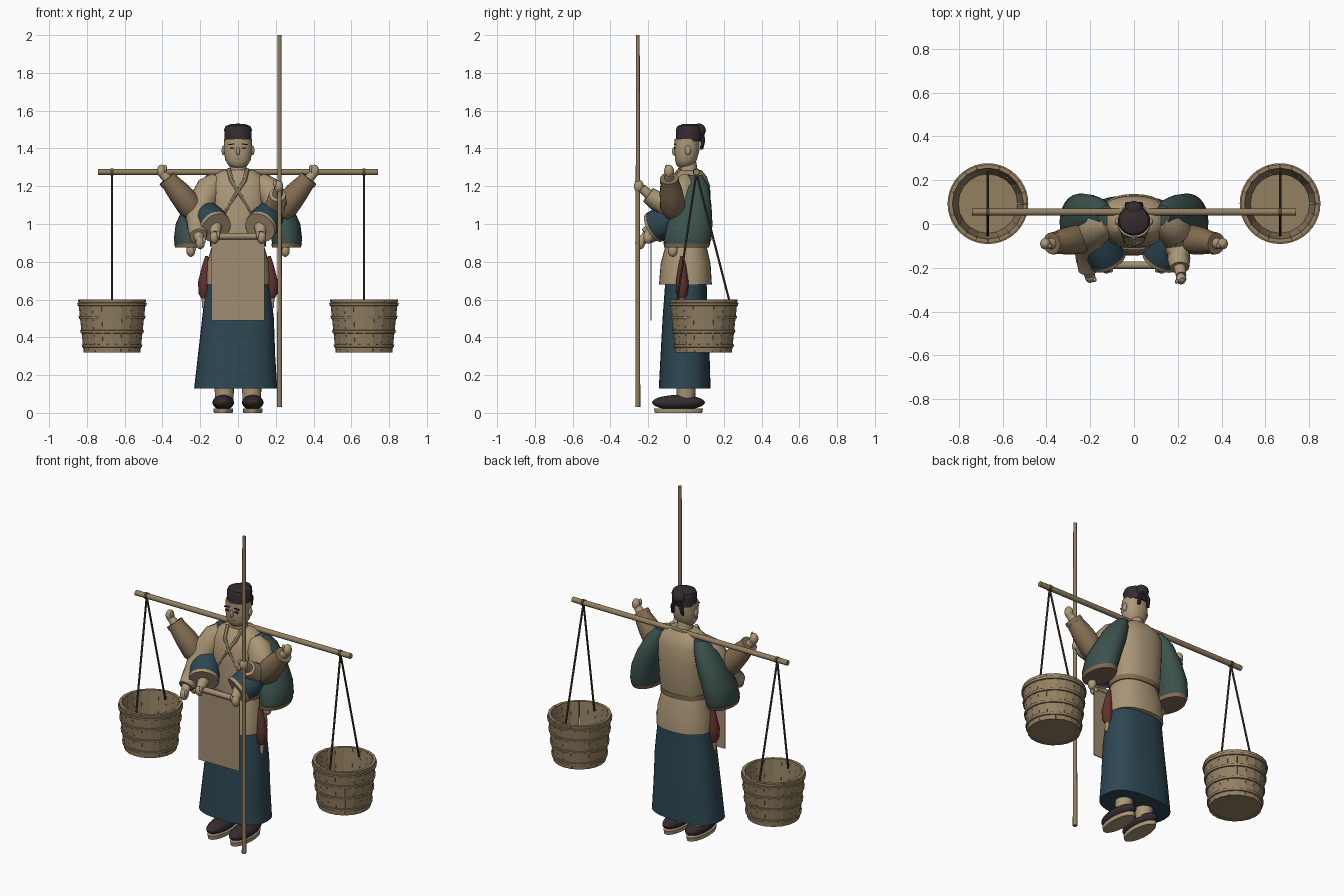
import bpy, bmesh, math
from mathutils import Vector, Matrix

def mat(name, r, g, b):
    m = bpy.data.materials.new(name)
    m.diffuse_color = (r, g, b, 1)
    return m

TAN = mat("tan cloth", .40, .305, .18)
SKIN = mat("skin", .42, .32, .19)
PAPER = mat("parchment", .36, .27, .165)
BLUE = mat("dark blue cloth", .026, .062, .085)
GREEN = mat("green cloth", .045, .085, .075)
BROWN = mat("brown cloth", .23, .155, .085)
RED = mat("dark red", .12, .032, .027)
DARK = mat("dark hair", .035, .025, .028)
WOOD = mat("wood", .29, .215, .12)
ROPE = mat("rope", .08, .052, .03)

def finish(name, bm, m):
    bmesh.ops.recalc_face_normals(bm, faces=bm.faces)
    me = bpy.data.meshes.new(name)
    bm.to_mesh(me)
    bm.free()
    me.materials.append(m)
    ob = bpy.data.objects.new(name, me)
    bpy.context.collection.objects.link(ob)
    return ob

def skin_rings(name, rings, m, caps=True):
    bm = bmesh.new()
    rows = [[bm.verts.new(p) for p in r] for r in rings]
    n = len(rows[0])
    for a, b in zip(rows, rows[1:]):
        for i in range(n):
            bm.faces.new((a[i], a[(i + 1) % n], b[(i + 1) % n], b[i]))
    if caps:
        bm.faces.new(rows[0])
        bm.faces.new(rows[-1])
    return finish(name, bm, m)

def loft(name, rings, m, n=32, power=1.0, caps=True):
    """Horizontal rings given as (cx, cy, z, rx, ry); power < 1 squares the section."""
    def f(v):
        return math.copysign(abs(v) ** power, v)
    out = []
    for cx, cy, z, rx, ry in rings:
        out.append([(cx + rx * f(math.cos(t)), cy + ry * f(math.sin(t)), z)
                    for t in (2 * math.pi * i / n for i in range(n))])
    return skin_rings(name, out, m, caps)

def tube(name, pts, m, n=16):
    """Round tube through (x, y, z, radius) points."""
    ps = [Vector(p[:3]) for p in pts]
    out = []
    for i, p in enumerate(ps):
        d = (ps[min(i + 1, len(ps) - 1)] - ps[max(i - 1, 0)]).normalized()
        u = d.cross(Vector((.31, .9, .27))).normalized()
        v = d.cross(u)
        r = pts[i][3]
        out.append([p + r * (math.cos(t) * u + math.sin(t) * v)
                    for t in (2 * math.pi * k / n for k in range(n))])
    return skin_rings(name, out, m)

def ball(name, c, s, m, tilt=0):
    bm = bmesh.new()
    bmesh.ops.create_uvsphere(bm, u_segments=20, v_segments=12, radius=1,
        matrix=Matrix.Translation(c) @ Matrix.Rotation(tilt, 4, 'Y') @ Matrix.Diagonal((*s, 1)))
    return finish(name, bm, m)

def box(name, c, s, m, tilt=0):
    bm = bmesh.new()
    bmesh.ops.create_cube(bm, size=1,
        matrix=Matrix.Translation(c) @ Matrix.Rotation(tilt, 4, 'Y') @ Matrix.Diagonal((*s, 1)))
    return finish(name, bm, m)

# Staff and carrying pole
tube("staff", [(.22, -.255, .03, .013), (.22, -.255, 2, .01)], WOOD)
tube("carrying_pole", [(-.74, .055, 1.275, .016), (.74, .055, 1.275, .016)], WOOD)

# Robe: skirt, jacket, waistband, collar
loft("skirt", [(-.012, -.007, .13, .22, .137), (-.008, -.005, .3, .205, .13),
               (0, -.004, .5, .19, .12), (0, 0, .72, .165, .108)], BLUE, power=.8)
loft("jacket_hem", [(0, -.003, .68, .172, .14), (0, -.002, .79, .165, .132),
                    (0, 0, .88, .14, .11)], TAN, power=.85)
loft("jacket", [(0, 0, .87, .138, .108), (0, .008, .95, .148, .118), (0, .012, 1.1, .155, .118),
                (0, .018, 1.2, .16, .11), (0, .022, 1.25, .14, .088),
                (0, .022, 1.285, .085, .06)], TAN, power=.85)
loft("waistband", [(0, 0, .88, .148, .117), (0, 0, .91, .148, .119)], BROWN, power=.85)
for s in (-1, 1):
    tube("collar", [(s * .05, -.03, 1.29, .012), (s * .035, -.08, 1.23, .012),
                    (-s * .01, -.098, 1.16, .01), (-s * .07, -.098, 1.06, .008)], TAN, 8)

# Head, face and cap
tube("neck", [(0, .015, 1.26, .05), (0, .01, 1.34, .042)], SKIN)
loft("head", [(0, -.01, 1.298, .025, .025), (0, -.005, 1.31, .05, .045), (0, 0, 1.34, .068, .058),
              (0, .005, 1.39, .075, .066), (0, .006, 1.45, .073, .066)], SKIN, 28, .9)
ball("nose", (0, -.062, 1.385), (.01, .012, .022), SKIN)
box("mouth", (0, -.055, 1.345), (.03, .008, .005), BROWN)
for s in (-1, 1):
    ball("ear", (s * .077, .01, 1.39), (.01, .016, .026), SKIN)
    box("eye", (s * .031, -.06, 1.401), (.024, .008, .008), DARK)
    box("eyebrow", (s * .033, -.06, 1.422), (.034, .009, .006), DARK, s * .12)
loft("cap", [(0, .014, 1.437, .071, .067), (0, .016, 1.5, .073, .069), (0, .016, 1.518, .066, .062),
             (0, .02, 1.53, .035, .035)], DARK)
ball("hair_bun", (0, .068, 1.495), (.042, .037, .037), DARK)
for s in (-1, 1):
    tube("cap_tail", [(s * .012, .088, 1.48, .009), (s * .03, .09, 1.44, .012),
                      (s * .034, .082, 1.395, .009)], DARK, 8)

# Hanging scroll
tube("scroll_roller", [(-.12, -.188, .935, .017), (.12, -.188, .935, .017)], PAPER)
box("scroll_sheet", (0, -.185, .71), (.28, .005, .44), PAPER)

def hand(x, y, z, s):
    ball("hand", (x, y, z), (.024, .026, .034), SKIN)
    ball("thumb", (x - s * .02, y - .012, z + .014), (.009, .01, .02), SKIN)

for s in (-1, 1):
    # Trouser legs and shoes
    tube("trouser_leg", [(s * .072, .0, .06, .048), (s * .075, 0, .3, .06)], TAN)
    ball("shoe", (s * .078, -.04, .055), (.057, .14, .04), DARK)
    loft("shoe_sole", [(s * .078, -.04, 0, .05, .125), (s * .078, -.04, .024, .052, .13)], TAN)

    # Wide green sleeve hanging at the side
    loft("green_sleeve", [(s * .13, .04, 1.26, .035, .045), (s * .165, .045, 1.2, .06, .075),
                          (s * .205, .04, 1.1, .08, .095), (s * .242, .02, 1.0, .088, .12),
                          (s * .258, .01, .92, .082, .125), (s * .258, .006, .89, .076, .118)], GREEN, 24)
    loft("green_sleeve_cuff", [(s * .258, .006, .897, .081, .124),
                               (s * .256, .002, .875, .076, .118)], BROWN, 24)
    tube("side_wrist", [(s * .25, -.05, .93, .03), (s * .25, -.065, .88, .025)], SKIN)
    hand(s * .25, -.07, .86, s)

    # Raised forearm in a brown sleeve
    tube("raised_forearm", [(s * .225, -.06, 1.06, .055), (s * .255, -.07, 1.095, .068),
                            (s * .31, -.078, 1.165, .062), (s * .37, -.088, 1.235, .046)], BROWN)
    tube("raised_cuff", [(s * .362, -.087, 1.225, .052), (s * .376, -.089, 1.242, .05)], BROWN)
    tube("raised_wrist", [(s * .37, -.088, 1.235, .026), (s * .4, -.09, 1.265, .022)], SKIN)
    hand(s * .405, -.09, 1.28, s)

    # Blue bell sleeve holding the scroll
    tube("blue_sleeve", [(s * .19, .02, 1.09, .055), (s * .175, -.05, 1.055, .075),
                         (s * .145, -.115, 1.015, .088), (s * .12, -.165, .985, .083)], BLUE, 24)
    tube("blue_sleeve_cuff", [(s * .123, -.158, .988, .087), (s * .116, -.172, .98, .084)], TAN, 24)
    tube("scroll_wrist", [(s * .12, -.16, .985, .035), (s * .12, -.2, .945, .025)], SKIN)
    hand(s * .125, -.2, .93, s)

    # Red pouch hung at the hip
    tube("hip_pouch", [(s * .165, -.02, .83, .008), (s * .17, -.02, .78, .02), (s * .178, -.02, .69, .034),
                       (s * .178, -.02, .63, .03), (s * .178, -.02, .60, .012)], RED)
    tube("pouch_end", [(s * .178, -.02, .61, .016), (s * .178, -.025, .555, .012)], TAN, 10)

# Front tan arms: one lowered, one gripping the staff
tube("lowered_arm", [(-.11, .01, 1.23, .05), (-.15, -.005, 1.19, .072), (-.19, -.04, 1.11, .076),
                     (-.212, -.1, 1.02, .066), (-.212, -.17, .96, .052), (-.21, -.21, .935, .045)], TAN)
tube("lowered_wrist", [(-.21, -.2, .945, .028), (-.202, -.235, .91, .024)], SKIN)
hand(-.2, -.243, .9, -1)
tube("staff_arm", [(.11, .01, 1.23, .05), (.15, -.005, 1.19, .072), (.19, -.04, 1.13, .074),
                   (.205, -.1, 1.09, .064), (.205, -.16, 1.125, .052), (.208, -.2, 1.155, .044)], TAN)
tube("staff_wrist", [(.208, -.19, 1.15, .028), (.215, -.235, 1.19, .024)], SKIN)
hand(.215, -.25, 1.2, 1)

# Buckets: staves, floor, hoops and ropes
ZB, ZT, RB, RT, CY, N = .32, .60, .15, .18, .093, 20

def rad(z):
    return RB + (RT - RB) * (z - ZB) / (ZT - ZB)

for s in (-1, 1):
    cx = s * .667
    bm = bmesh.new()
    for i in range(N):
        a0 = 2 * math.pi * i / N
        a1 = a0 + 2 * math.pi / N * .985
        corners = []
        for z, r in ((ZB, RB), (ZT, RT)):
            corners += [bm.verts.new((cx + q * math.cos(a), CY + q * math.sin(a), z))
                        for q, a in ((r, a0), (r, a1), (r - .018, a1), (r - .018, a0))]
        for f in ((0, 1, 2, 3), (4, 5, 6, 7), (0, 1, 5, 4), (1, 2, 6, 5), (2, 3, 7, 6), (3, 0, 4, 7)):
            bm.faces.new([corners[k] for k in f])
    finish("bucket_staves", bm, WOOD)
    loft("bucket_floor", [(cx, CY, ZB + .002, RB - .012, RB - .012),
                          (cx, CY, ZB + .03, RB - .012, RB - .012)], WOOD, N)
    for z in (.355, .43, .505, .575):
        loft("bucket_hoop", [(cx, CY, z + dz, rad(z) + o, rad(z) + o) for dz, o in
             ((-.009, -.004), (-.007, .005), (.007, .007), (.009, -.004))], WOOD, 40, caps=False)
    for e in (-1, 1):
        tube("bucket_rope", [(cx, .055, 1.27, .006), (cx, CY + e * .145, .56, .006)], ROPE, 8)
    tube("rope_loop", [(cx - .008, .055, 1.275, .019), (cx + .008, .055, 1.275, .019)], ROPE)

# Smooth shading with sharp edges kept
for ob in bpy.data.objects:
    ob.select_set(True)
bpy.context.view_layer.objects.active = bpy.data.objects["jacket"]
bpy.ops.object.shade_smooth_by_angle(angle=math.radians(40))
